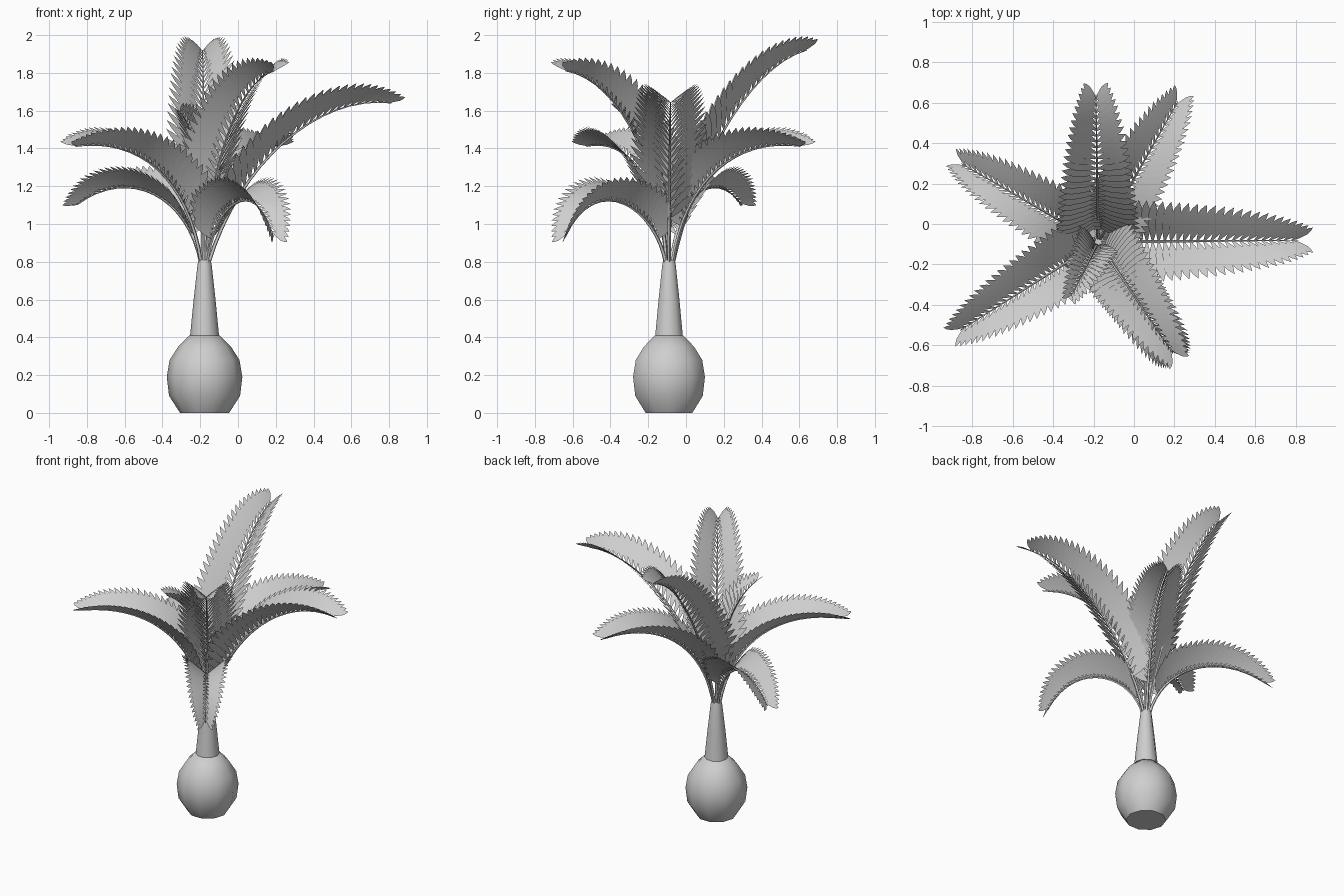
import bpy, bmesh, math
from mathutils import Vector

cube = bpy.data.objects.get("Cube")
if cube:
    bpy.data.objects.remove(cube, do_unlink=True)

grey = bpy.data.materials.new("light_grey")
grey.use_nodes = True
grey.diffuse_color = (0.62, 0.62, 0.62, 1)
grey.node_tree.nodes["Principled BSDF"].inputs["Base Color"].default_value = (0.62, 0.62, 0.62, 1)

CENTRE = Vector((-0.177, -0.09, 0))
UP = Vector((0, 0, 1))


def finish(bm, name):
    mesh = bpy.data.meshes.new(name)
    bm.to_mesh(mesh)
    bm.free()
    mesh.materials.append(grey)
    obj = bpy.data.objects.new(name, mesh)
    obj.location = CENTRE
    bpy.context.collection.objects.link(obj)
    bpy.ops.object.select_all(action='DESELECT')
    obj.select_set(True)
    bpy.context.view_layer.objects.active = obj
    bpy.ops.object.shade_smooth_by_angle(angle=math.radians(50))
    return obj


def bridge(bm, rings):
    for low, high in zip(rings, rings[1:]):
        n = len(low)
        for i in range(n):
            j = (i + 1) % n
            bm.faces.new((low[i], low[j], high[j], high[i]))


def turned(name, profile, sides=10):
    """Solid of revolution from (radius, height) points."""
    bm = bmesh.new()
    rings = []
    for r, z in profile:
        angles = [math.tau * i / sides for i in range(sides)]
        rings.append([bm.verts.new((r * math.cos(a), r * math.sin(a), z)) for a in angles])
    bridge(bm, rings)
    bm.faces.new(rings[0][::-1])
    bm.faces.new(rings[-1])
    return finish(bm, name)


def leaflet(bm, root, along, across, normal, length, width):
    """Slim pointed blade with a slight droop towards its tip."""
    rows = []
    for u, w in ((0, 0.15), (0.3, 0.8), (0.65, 1.0), (0.85, 0.65)):
        mid = root + along * length * u - normal * length * 0.08 * u * u
        side = across * width * w / 2
        rows.append((bm.verts.new(mid - side), bm.verts.new(mid + side)))
    for (a, b), (c, d) in zip(rows, rows[1:]):
        bm.faces.new((a, b, d, c))
    tip = bm.verts.new(root + along * length - normal * length * 0.08)
    bm.faces.new((*rows[-1], tip))


def frond(name, heading, bend1, bend2, end, scale=1.0, count=27):
    """Arching stem with a V of leaflets; bends are (reach, height)."""
    out = Vector((*heading, 0)).normalized()
    side = UP.cross(out)
    ctrl = [out * r + UP * z for r, z in ((0.02, 0.79), bend1, bend2, end)]

    def frame(t):
        k = 1 - t
        p = (ctrl[0] * k**3 + ctrl[1] * 3 * k * k * t
             + ctrl[2] * 3 * k * t * t + ctrl[3] * t**3)
        tan = ((ctrl[1] - ctrl[0]) * k * k + (ctrl[2] - ctrl[1]) * 2 * k * t
               + (ctrl[3] - ctrl[2]) * t * t).normalized()
        return p, tan, tan.cross(side)

    bm = bmesh.new()
    # Stem
    rings = []
    for i in range(17):
        t = i / 16
        p, tan, nor = frame(t)
        r = 0.009 * (1 - t) + 0.002
        ring = []
        for k in range(5):
            a = math.tau * k / 5
            ring.append(bm.verts.new(p + (side * math.cos(a) + nor * math.sin(a)) * r))
        rings.append(ring)
    bridge(bm, rings)
    # Leaflets on both sides, short at the foot, fanning out at the tip
    lift = math.radians(38)
    for i in range(count):
        s = i / (count - 1)
        p, tan, nor = frame(0.16 + 0.81 * s)
        sweep = math.radians(58 - 24 * s)
        length = 0.3 * scale * (1 - 0.58 * s**3.5) * min(1, 0.6 + 4 * s)
        width = 0.06 * scale * (1 - 0.4 * s)
        for sign in (-1, 1):
            lateral = side * sign * math.cos(lift) + nor * math.sin(lift)
            along = tan * math.cos(sweep) + lateral * math.sin(sweep)
            flat = nor * math.cos(lift) - side * sign * math.sin(lift)
            across = (flat.cross(along) + flat * 0.12 * sign).normalized()
            leaflet(bm, p, along, across, flat, length, width)
    return finish(bm, name)


# Swollen base and tapering neck
turned("trunk_bulb", [(0.13, 0), (0.188, 0.09), (0.2, 0.19), (0.185, 0.28), (0.14, 0.35), (0.08, 0.41)])
turned("trunk_neck", [(0.077, 0.405), (0.058, 0.6), (0.038, 0.78), (0.032, 0.81)])

# Crown: heading (x, y), two bends and the tip as (reach, height)
frond("frond_left", (1, 0.01), (0.18, 1.32), (0.6, 1.69), (0.99, 1.64))
frond("frond_back", (-0.015, 1), (0.12, 1.25), (0.4, 1.83), (0.73, 1.92))
frond("frond_front_high", (0.385, -0.57), (0.03, 1.25), (0.3, 1.76), (0.66, 1.81), 0.95)
frond("frond_front_drooping", (0.385, -0.575), (0.08, 1.08), (0.46, 1.3), (0.66, 0.93), 0.82)
frond("frond_front_right", (-0.705, -0.45), (0.1, 1.25), (0.42, 1.46), (0.81, 1.41), 0.9)
frond("frond_back_left", (0.425, 0.75), (0.1, 1.25), (0.42, 1.46), (0.8, 1.41), 0.9)
frond("frond_back_right", (-0.695, 0.4), (0.1, 1.15), (0.46, 1.31), (0.78, 1.1), 0.82)
frond("frond_young", (-0.15, -0.3), (0.0, 1.2), (0.1, 1.5), (0.3, 1.6), 0.6, 20)
